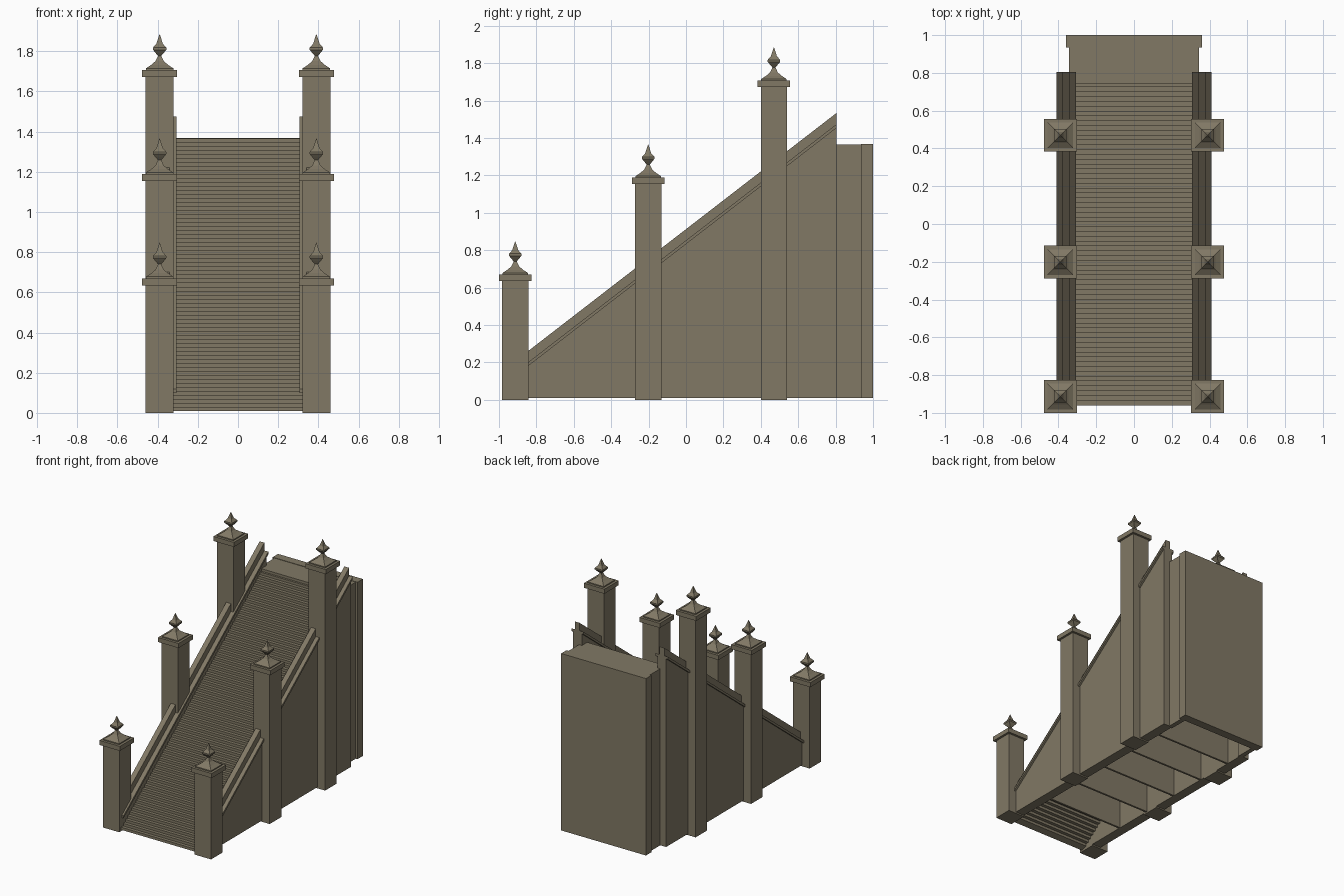
import bpy, bmesh

cube = bpy.data.objects.get("Cube")
if cube:
    bpy.data.objects.remove(cube, do_unlink=True)

stone = bpy.data.materials.new("weathered_stone")
stone.use_nodes = True
COLOR = (0.22, 0.19, 0.13, 1)
stone.diffuse_color = COLOR
stone.node_tree.nodes["Principled BSDF"].inputs["Base Color"].default_value = COLOR


def finish(name, bm):
    bmesh.ops.recalc_face_normals(bm, faces=bm.faces)
    mesh = bpy.data.meshes.new(name)
    bm.to_mesh(mesh)
    bm.free()
    mesh.materials.append(stone)
    obj = bpy.data.objects.new(name, mesh)
    bpy.context.collection.objects.link(obj)
    return obj


def extrude_profile(name, yz, x0, x1):
    """Side profile in the YZ plane, given thickness along X."""
    bm = bmesh.new()
    face = bm.faces.new([bm.verts.new((x0, y, z)) for y, z in yz])
    moved = bmesh.ops.extrude_face_region(bm, geom=[face])["geom"]
    verts = [v for v in moved if isinstance(v, bmesh.types.BMVert)]
    bmesh.ops.translate(bm, vec=(x1 - x0, 0, 0), verts=verts)
    return finish(name, bm)


def box(name, x0, x1, y0, y1, z0, z1):
    return extrude_profile(name, [(y0, z0), (y1, z0), (y1, z1), (y0, z1)], x0, x1)


def square_loft(name, x, y, rings):
    """Stack of square rings given as (height, half width)."""
    bm = bmesh.new()
    loops = [[bm.verts.new((x + sx * r, y + sy * r, z))
              for sx, sy in ((-1, -1), (1, -1), (1, 1), (-1, 1))] for z, r in rings]
    for low, high in zip(loops, loops[1:]):
        for i in range(4):
            j = (i + 1) % 4
            bm.faces.new((low[i], low[j], high[j], high[i]))
    bm.faces.new(loops[0])
    bm.faces.new(loops[-1])
    return finish(name, bm)


# Flight of steps, a thin stepped sheet open underneath
STEPS, FRONT, BACK, TOP, BASE = 68, -0.96, 0.75, 1.365, 0.01
tread = (BACK - FRONT) / (STEPS - 1)
rise = (TOP - BASE) / STEPS
upper = []
for i in range(STEPS):
    y = FRONT + i * tread
    upper += [(y, BASE + i * rise), (y, BASE + (i + 1) * rise)]
lower = [(y + 0.02, z - 0.004) for y, z in reversed(upper[2:])]
extrude_profile("stairs", upper + lower, -0.325, 0.325)

# Landing, its side walls and the wider back slab
box("landing", -0.345, 0.345, 0.74, 0.96, TOP - 0.03, TOP)
box("back_slab", -0.36, 0.36, 0.935, 1.0, BASE, TOP + 0.003)

# Cross walls under the flight
for i in range(5):
    y = -0.55 + 0.3 * i
    z = BASE + (y - FRONT) / tread * rise
    box(f"cross_wall_{i + 1}", -0.33, 0.33, y, y + 0.015, BASE, z - 0.01)

SLOPE = 0.772
START, END = -0.95, 0.805


def rail_height(y, drop):
    return 0.26 + SLOPE * (y + 0.845) - drop


def sloped(name, x0, x1, drop_top, drop_bottom=None):
    """Slab following the flight, or reaching the ground without a lower drop."""
    ends = [(END, rail_height(END, drop_top)), (START, rail_height(START, drop_top))]
    if drop_bottom is None:
        low = [(START, BASE), (END, BASE)]
    else:
        low = [(START, rail_height(START, drop_bottom)), (END, rail_height(END, drop_bottom))]
    extrude_profile(name, low + ends, min(x0, x1), max(x0, x1))


POSTS = (("front", -0.913, 0.635), ("middle", -0.202, 1.153), ("rear", 0.47, 1.672))
FINIAL = ((0.035, 0.068), (0.043, 0.068), (0.06, 0.042), (0.078, 0.021), (0.105, 0.008),
          (0.12, 0.021), (0.135, 0.033), (0.146, 0.033), (0.165, 0.016), (0.212, 0.001))

for side, s in (("left", 1), ("right", -1)):
    # Side wall with moulding and raised coping
    sloped(f"{side}_side_wall", s * 0.32, s * 0.395, 0.07)
    sloped(f"{side}_rail_moulding", s * 0.306, s * 0.41, 0.06, 0.08)
    sloped(f"{side}_rail_coping", s * 0.34, s * 0.38, 0.0, 0.07)
    box(f"{side}_landing_wall", *sorted((s * 0.31, s * 0.345)), 0.79, 0.95, BASE, TOP - 0.01)
    # Posts with slab caps and square finials
    for name, y, top in POSTS:
        x = s * 0.39
        square_loft(f"{side}_{name}_post", x, y, [(0, 0.07), (top, 0.07)])
        square_loft(f"{side}_{name}_cap", x, y, [(top, 0.087), (top + 0.035, 0.087)])
        square_loft(f"{side}_{name}_finial", x, y, [(top + h, r) for h, r in FINIAL])
